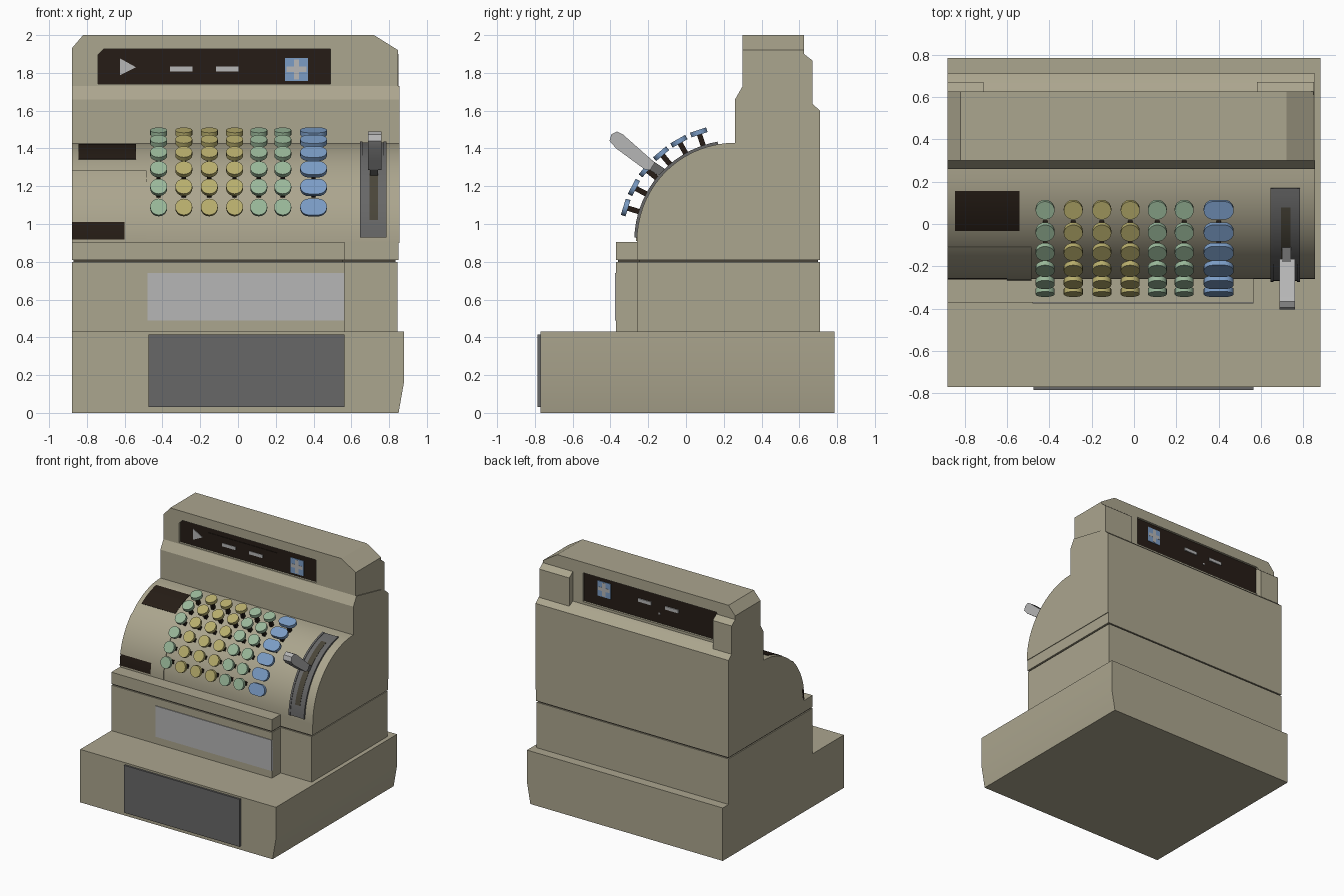
import bpy, bmesh
from math import sin, cos, pi, radians
from mathutils import Vector, Matrix

if "Cube" in bpy.data.objects:
    bpy.data.objects.remove(bpy.data.objects["Cube"])

def mat(name, r, g, b):
    m = bpy.data.materials.new(name)
    m.diffuse_color = [(c / 255) ** 2.2 for c in (r, g, b)] + [1]
    m.use_nodes = True
    m.node_tree.nodes["Principled BSDF"].inputs["Base Color"].default_value = m.diffuse_color
    return m

BEIGE = mat("beige_enamel", 170, 164, 141)
DARK = mat("dark_opening", 42, 34, 28)
SEAM = mat("seam_shadow", 75, 71, 60)
GREY = mat("dark_grey", 103, 103, 103)
SILVER = mat("light_grey", 180, 180, 180)
GREEN = mat("green_cap", 152, 182, 152)
YELLOW = mat("yellow_cap", 182, 172, 108)
BLUE = mat("blue_cap", 122, 155, 196)

def prism(name, pts, axis, a, b, m):
    """Extrude a 2D outline along an axis from a to b."""
    place = {'x': lambda u, v: (a, u, v), 'y': lambda u, v: (u, a, v),
             'z': lambda u, v: (u, v, a)}[axis]
    step = Vector([(b - a) if axis == k else 0 for k in 'xyz'])
    bm = bmesh.new()
    face = bm.faces.new([bm.verts.new(place(u, v)) for u, v in pts])
    new = bmesh.ops.extrude_face_region(bm, geom=[face], use_keep_orig=True)
    bmesh.ops.translate(bm, vec=step, verts=[g for g in new['geom'] if isinstance(g, bmesh.types.BMVert)])
    bmesh.ops.recalc_face_normals(bm, faces=bm.faces)
    me = bpy.data.meshes.new(name)
    bm.to_mesh(me)
    bm.free()
    me.materials.append(m)
    ob = bpy.data.objects.new(name, me)
    bpy.context.collection.objects.link(ob)
    return ob

def box(name, x0, x1, y0, y1, z0, z1, m):
    return prism(name, [(x0, z0), (x1, z0), (x1, z1), (x0, z1)], 'y', y0, y1, m)

# Keyboard drum: arc about (CY, CZ); angle 0 faces the front, 90 faces up
CY, CZ, R = 0.26, 0.91, 0.52

def arc(r, a0, a1, n=18):
    angs = [radians(a0 + (a1 - a0) * i / n) for i in range(n + 1)]
    return [(CY - r * cos(a), CZ + r * sin(a)) for a in angs]

def arc_plate(name, x0, x1, a0, a1, r, m, inner=0.5):
    return prism(name, arc(inner, a0, a1) + arc(r, a1, a0), 'x', x0, x1, m)

# Drawer base with a tapered right side
prism("drawer_base", [(-0.88, 0), (0.85, 0), (0.88, 0.17), (0.88, 0.43), (-0.88, 0.43)],
      'y', -0.77, 0.785, BEIGE)
box("drawer_front", -0.475, 0.565, -0.785, -0.76, 0.03, 0.415, GREY)

# Lower body, shadow gap and ledge
box("lower_body", -0.88, 0.845, -0.26, 0.71, 0.42, 0.80, BEIGE)
box("lower_front", -0.88, 0.565, -0.37, -0.25, 0.42, 0.80, BEIGE)
box("front_panel", -0.48, 0.565, -0.376, -0.36, 0.49, 0.74, SILVER)
box("seam_core", -0.87, 0.835, -0.25, 0.70, 0.79, 0.82, SEAM)
box("seam_core_front", -0.87, 0.555, -0.36, -0.24, 0.79, 0.82, SEAM)
box("upper_plinth", -0.88, 0.85, -0.26, 0.71, 0.81, 0.905, BEIGE)
box("front_ledge", -0.88, 0.565, -0.37, -0.25, 0.81, 0.905, BEIGE)

# Upper body with the curved keyboard drum
prism("upper_body", [(-0.26, 0.90)] + arc(R, 0, 90)
      + [(0.26, 1.66), (0.30, 1.73), (0.625, 1.66), (0.67, 1.635), (0.71, 1.60), (0.71, 0.90)],
      'x', -0.88, 0.855, BEIGE)

# Left cover plates and paper slots
arc_plate("cover_strip", -0.60, -0.485, 0, 45, 0.526, BEIGE)
arc_plate("paper_cover", -0.88, -0.60, 11, 45, 0.526, BEIGE)
arc_plate("lower_slot", -0.88, -0.60, 1, 11, 0.522, DARK)
arc_plate("upper_slot", -0.845, -0.54, 56, 78.5, 0.523, DARK)

# Display head with chamfered corners and recessed windows
head = prism("display_head", [(-0.88, 1.60), (0.848, 1.60), (0.848, 1.92), (0.72, 2.0),
                              (-0.82, 2.0), (-0.88, 1.93)], 'y', 0.30, 0.625, BEIGE)

def window_outline(z0, z1):
    return [(-0.74, z0), (0.49, z0), (0.49, z1), (-0.71, z1), (-0.74, z1 - 0.03)]

for side, z0, z1, y0, y1 in (("front", 1.74, 1.927, 0.25, 0.322), ("back", 1.68, 1.915, 0.603, 0.68)):
    cutter = prism("window_cutter", window_outline(z0, z1), 'y', y0, y1, BEIGE)
    mod = head.modifiers.new("recess", 'BOOLEAN')
    mod.object, mod.solver = cutter, 'EXACT'
    bpy.context.view_layer.objects.active = head
    bpy.ops.object.modifier_apply(modifier=mod.name)
    bpy.data.objects.remove(cutter)
    front = side == "front"
    # Dark window pane and its indicator marks, each slightly proud of the pane
    s = -1 if front else 1
    face = (y1 if front else y0) + s * 0.004
    prism(side + "_window", window_outline(z0, z1), 'y', face, face - s * 0.02, DARK)

    def mark(name, x0, x1, za, zb, m, proud=0.004):
        box(f"{side}_{name}", x0, x1, *sorted((face - s * 0.004, face + s * proud)), za, zb, m)

    for x in (-0.30, -0.057):
        mark("digit_bar", x - 0.06, x + 0.06, 1.807, 1.833, SILVER, 0.008)
    mark("tile", 0.25, 0.37, 1.757, 1.88, BLUE)
    mark("tile_upright", 0.296, 0.324, 1.765, 1.872, SILVER, 0.006)
    mark("tile_crossbar", 0.258, 0.362, 1.805, 1.833, SILVER, 0.006)
    if front:
        mark("digit_panel", -0.485, 0.13, 1.76, 1.882, DARK)
        prism("front_arrow", [(-0.625, 1.787), (-0.54, 1.83), (-0.625, 1.877)], 'y', face - 0.004, face + 0.004, SILVER)
    else:
        mark("dot", -0.195, -0.18, 1.75, 1.765, SILVER)

# Back shoulders either side of the rear window
for x0, x1 in ((-0.88, -0.71), (0.58, 0.85)):
    prism("back_shoulder", [(0.61, 1.61), (0.67, 1.61), (0.67, 1.865), (0.625, 1.90), (0.61, 1.90)],
          'x', x0, x1, BEIGE)

# Keys: six rows around the drum, seven columns
def stadium(half, r, n=10):
    pts = []
    for sx, start in ((1, -pi / 2), (-1, pi / 2)):
        pts += [(sx * half + r * cos(start + pi * i / n), r * sin(start + pi * i / n))
                for i in range(n + (half > 0))]
    return pts

stem = prism("key_stem", [(-0.011, -0.014), (0.011, -0.014), (0.011, 0.014), (-0.011, 0.014)],
             'z', 0.51, 0.597, DARK)
caps = {m: prism("key_cap", stadium(h, 0.045), 'z', 0.593, 0.619, m)
        for m, h in ((GREEN, 0), (YELLOW, 0), (BLUE, 0.026))}
columns = [(-0.42, GREEN), (-0.287, YELLOW), (-0.152, YELLOW), (-0.018, YELLOW),
           (0.11, GREEN), (0.237, GREEN), (0.40, BLUE)]
for x, colour in columns:
    for row in range(6):
        a = radians(17 + 10.9 * row)
        M = Matrix.Translation((x, CY, CZ)) @ Matrix.Rotation(pi / 2 - a, 4, 'X')
        for part in (stem, caps[colour]):
            ob = part.copy()
            ob.matrix_world = M
            bpy.context.collection.objects.link(ob)
for part in [stem, *caps.values()]:
    bpy.data.objects.remove(part)

# Lever track and lever
arc_plate("lever_track", 0.645, 0.785, 2, 80, 0.53, GREY)
arc_plate("lever_slot", 0.695, 0.74, 12, 70, 0.532, SEAM)
for x0, x1 in ((0.645, 0.66), (0.77, 0.785)):
    arc_plate("track_rim", x0, x1, 2, 80, 0.534, GREY)
prism("lever_arm", [(-0.10, 1.23), (-0.20, 1.29), (-0.24, 1.33), (-0.21, 1.36), (-0.155, 1.32), (-0.08, 1.27)],
      'x', 0.70, 0.742, GREY)
prism("lever_handle", [(-0.165, 1.325), (-0.19, 1.285), (-0.22, 1.29), (-0.37, 1.40), (-0.405, 1.44),
                       (-0.395, 1.475), (-0.365, 1.49), (-0.335, 1.475)], 'x', 0.688, 0.76, SILVER)

# Smooth the curved drum and caps, keep edges sharp
bpy.context.view_layer.update()
for ob in bpy.context.scene.objects:
    ob.select_set(True)
    bpy.context.view_layer.objects.active = ob
bpy.ops.object.shade_smooth_by_angle(angle=radians(20))
